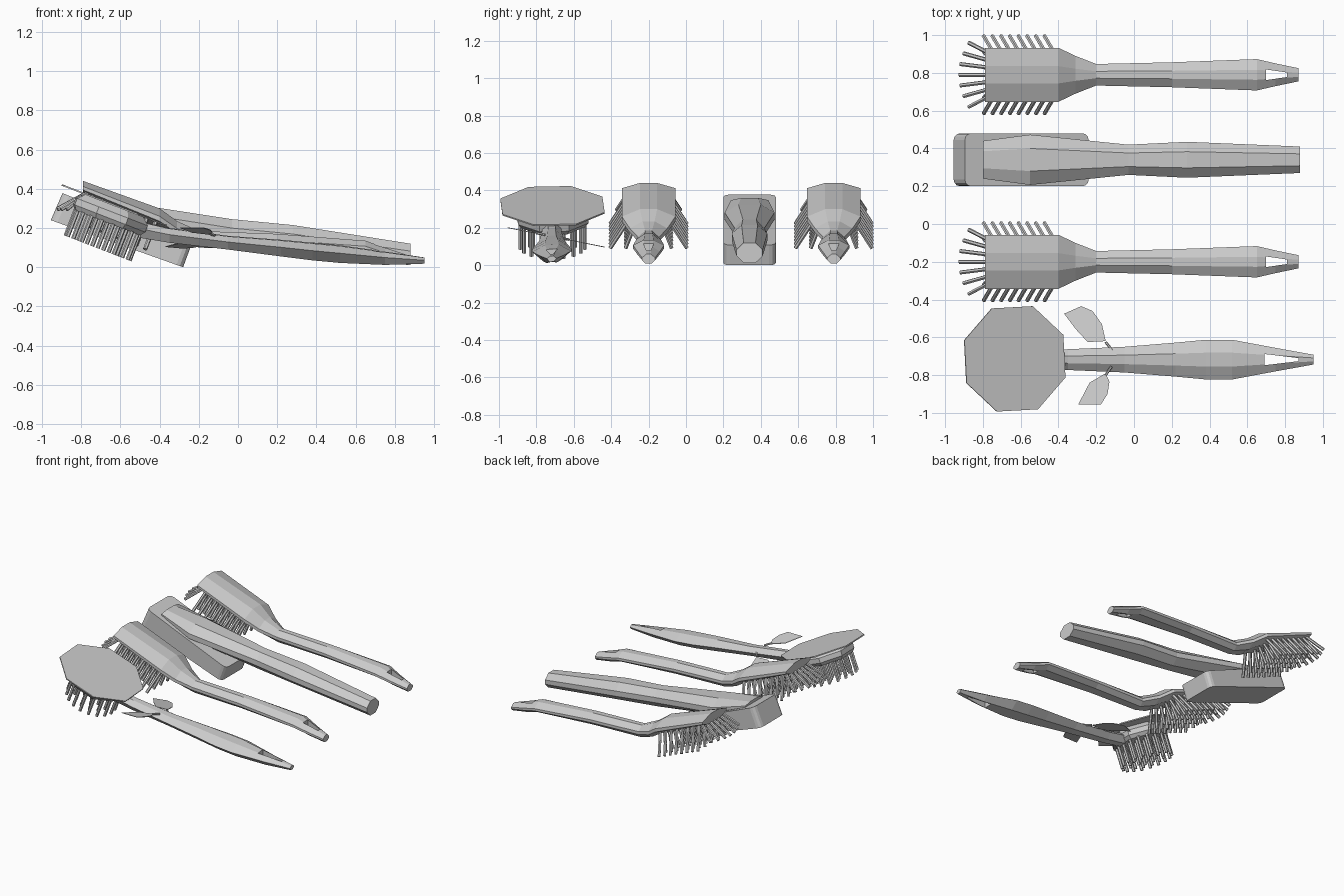
import bpy, bmesh, math
from mathutils import Vector

cube = bpy.data.objects.get("Cube")
if cube:
    bpy.data.objects.remove(cube, do_unlink=True)

GREY = (0.6, 0.6, 0.6, 1)
grey = bpy.data.materials.new("plain grey")
grey.use_nodes = True
grey.diffuse_color = GREY
grey.node_tree.nodes["Principled BSDF"].inputs["Base Color"].default_value = GREY


def add_loft(bm, rings):
    """Skin a list of equal point rings and cap both ends."""
    loops = [[bm.verts.new(p) for p in ring] for ring in rings]
    n = len(loops[0])
    for a, b in zip(loops, loops[1:]):
        for i in range(n):
            j = (i + 1) % n
            bm.faces.new((a[i], a[j], b[j], b[i]))
    bm.faces.new(loops[0][::-1])
    bm.faces.new(loops[-1])


def finish(name, bm):
    bmesh.ops.recalc_face_normals(bm, faces=bm.faces)
    mesh = bpy.data.meshes.new(name)
    bm.to_mesh(mesh)
    bm.free()
    mesh.materials.append(grey)
    obj = bpy.data.objects.new(name, mesh)
    bpy.context.collection.objects.link(obj)
    return obj


def solid(name, rings):
    bm = bmesh.new()
    add_loft(bm, rings)
    return finish(name, bm)


def handle(name, y, stations, section):
    """Stations are x, half width, top z, bottom z; section is in unit space."""
    return solid(name, [[(x, y + v * w, zb + t * (zt - zb)) for v, t in section]
                        for x, w, zt, zb in stations])


def cut_hole(obj, y, x0, x1, w0, w1):
    """Cut a tapered hanging hole straight through a handle."""
    plan = [(x0, y - w0), (x1, y - w1), (x1, y + w1), (x0, y + w0)]
    cutter = solid("hole_cutter", [[(a, b, z) for a, b in plan] for z in (-0.5, 0.8)])
    cutter.hide_render = True
    mod = obj.modifiers.new("hole", 'BOOLEAN')
    mod.operation = 'DIFFERENCE'
    mod.solver = 'EXACT'
    mod.object = cutter
    bpy.context.view_layer.objects.active = obj
    bpy.ops.object.modifier_apply(modifier=mod.name)
    bpy.data.objects.remove(cutter, do_unlink=True)


def add_bristle(bm, root, tip, radius=0.011):
    axis = (tip - root).normalized()
    side = axis.cross(Vector((0, 1, 0.3))).normalized()
    up = axis.cross(side)
    spokes = [side * math.cos(k * math.pi / 3) + up * math.sin(k * math.pi / 3) for k in range(6)]
    add_loft(bm, [[p + s * radius for s in spokes] for p in (root, tip)])


# Tilted frame shared by all the heads
ALONG = Vector((0.93, 0, -0.36))
ACROSS = Vector((0, 1, 0))
NORMAL = Vector((0.36, 0, 0.93))
EIGHT = [(-1, 0.6), (-0.32, 1), (0.32, 1), (1, 0.6), (1, 0.35), (0.5, 0), (-0.5, 0), (-1, 0.35)]


# Two matching dish brushes
def dish_brush(label, y):
    body = handle(label + "_dish_brush_body", y, [
        (-0.79, 0.143, 0.44, 0.37), (-0.40, 0.143, 0.30, 0.20),
        (-0.31, 0.10, 0.235, 0.14), (-0.20, 0.057, 0.185, 0.10),
        (0.2, 0.066, 0.17, 0.09), (0.65, 0.083, 0.135, 0.065),
        (0.75, 0.06, 0.10, 0.035), (0.87, 0.035, 0.06, 0.01)], EIGHT)
    cut_hole(body, y, 0.70, 0.81, 0.028, 0.012)
    bm = bmesh.new()
    for i in range(8):
        x = -0.74 + 0.046 * i
        for j in range(6):
            v = (j - 2.5) / 2.5
            root = Vector((x, y + 0.11 * v, 0.385 - 0.4 * (x + 0.79)))
            add_bristle(bm, root, root - NORMAL * 0.155 + ACROSS * v * 0.095)
    # Fanned row at the front of the head
    for j in range(7):
        v = (j - 3) / 3
        root = Vector((-0.76, y + 0.11 * v, 0.385))
        add_bristle(bm, root, root + Vector((-0.165 + 0.05 * v * v, 0.06 * v, -0.09)))
    finish(label + "_dish_brush_bristles", bm)


dish_brush("front", -0.2)
dish_brush("back", 0.79)

# Scrubbing brush: rounded block with a faceted handle lying on it
SCRUB_Y = 0.34
rings = []
for ends in (((-0.955, 0.24), (-0.28, 0.0)), ((-0.895, 0.378), (-0.24, 0.108))):
    (xa, za), (xb, zb) = ends
    ring = []
    for sx, sy, start in ((1, 1, 0), (0, 1, 90), (0, -1, 180), (1, -1, 270)):
        for k in range(4):
            a = math.radians(start + 30 * k)
            t = sx + (0.05 if sx == 0 else -0.05) + 0.05 * math.cos(a)
            ring.append((xa + t * (xb - xa), SCRUB_Y + sy * 0.105 + 0.035 * math.sin(a),
                         za + t * (zb - za)))
    rings.append(ring)
solid("scrub_block", rings)
handle("scrub_handle", SCRUB_Y, [
    (-0.80, 0.10, 0.36, 0.325), (-0.55, 0.133, 0.325, 0.20), (-0.03, 0.08, 0.245, 0.115),
    (0.28, 0.095, 0.215, 0.085), (0.88, 0.07, 0.12, 0.012)],
    [(-1, 0.65), (-0.45, 1), (0.45, 1), (1, 0.65), (1, 0.35), (0.45, 0), (-0.45, 0), (-1, 0.35)])

# Flower brush: handle with a ridge along the top
FLOWER_Y = -0.718
stem = handle("flower_handle", FLOWER_Y, [
    (-0.50, 0.05, 0.235, 0.15), (-0.35, 0.055, 0.20, 0.125), (-0.05, 0.068, 0.16, 0.09),
    (0.22, 0.09, 0.14, 0.055), (0.38, 0.105, 0.125, 0.035), (0.52, 0.105, 0.112, 0.022),
    (0.75, 0.062, 0.08, 0.012), (0.95, 0.026, 0.05, 0.018)],
    [(-1, 0.55), (-0.35, 0.95), (0.35, 1), (1, 0.6), (0.45, 0.05), (-0.45, 0)])
cut_hole(stem, FLOWER_Y, 0.69, 0.87, 0.03, 0.008)

# Thin eight-sided top plate
CENTRE = Vector((-0.63, -0.714, 0.32))


def tilted_ring(radius, depth, turn=25.5):
    angles = [math.radians(turn + 45 * k) for k in range(8)]
    return [CENTRE + ALONG * radius * math.cos(a) + ACROSS * radius * math.sin(a) * 0.97
            - NORMAL * depth for a in angles]


solid("flower_plate", [tilted_ring(0.305, 0), tilted_ring(0.305, 0.008)])
solid("flower_head", [tilted_ring(0.17, 0.004), tilted_ring(0.21, 0.04),
                      tilted_ring(0.21, 0.075), tilted_ring(0.19, 0.1)])

# Round cluster of straight bristles in rings
bm = bmesh.new()
for count, radius in ((1, 0), (6, 0.06), (12, 0.12), (18, 0.175)):
    for k in range(count):
        a = math.tau * k / count
        root = (CENTRE - NORMAL * 0.095 + ALONG * radius * math.cos(a)
                + ACROSS * radius * math.sin(a))
        add_bristle(bm, root, root - NORMAL * 0.145)
finish("flower_bristles", bm)

# Two thin leaves on stalks
LEAVES = {
    "left_leaf": [(-0.37, -0.475), (-0.28, -0.435), (-0.22, -0.46), (-0.17, -0.53),
                  (-0.15, -0.62), (-0.245, -0.625), (-0.31, -0.555)],
    "right_leaf": [(-0.295, -0.955), (-0.235, -0.84), (-0.15, -0.79), (-0.13, -0.835),
                   (-0.14, -0.90), (-0.175, -0.955)]}
STALKS = {"left_leaf": [(-0.15, -0.625), (-0.11, -0.675)],
          "right_leaf": [(-0.15, -0.80), (-0.12, -0.755)]}


def on_leaf(x, y):
    return Vector((x, y, 0.14 - 0.2 * (y + 0.64)))


for name, outline in LEAVES.items():
    points = [on_leaf(*p) for p in outline]
    solid(name, [points, [p + Vector((0, 0, -0.004)) for p in points]])
    bm = bmesh.new()
    add_bristle(bm, *[on_leaf(*p) for p in STALKS[name]], radius=0.007)
    finish(name + "_stalk", bm)
